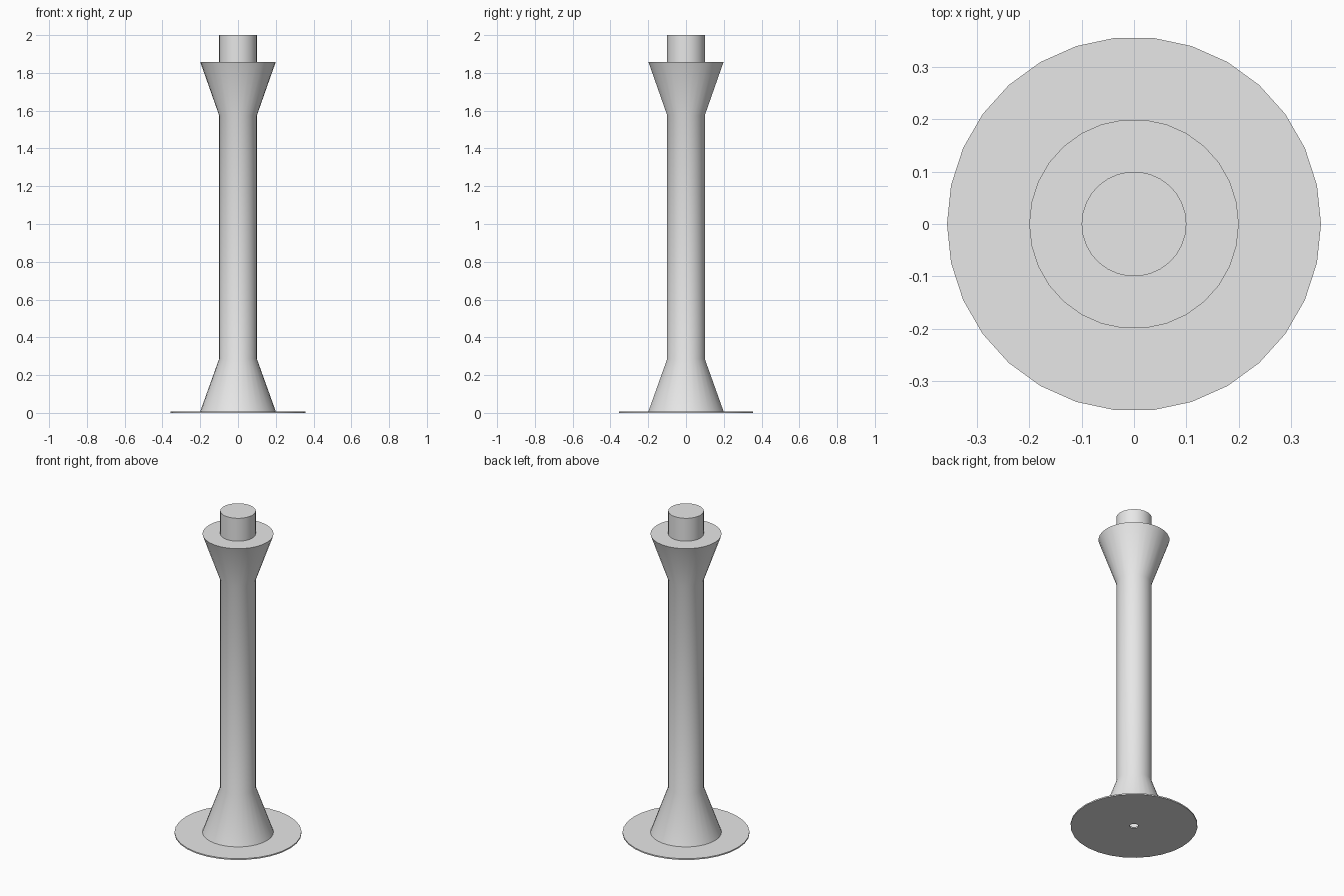
import bpy
import bmesh
import math

SIDES = 30

cube = bpy.data.objects.get("Cube")
if cube:
    bpy.data.objects.remove(cube, do_unlink=True)

# One plain grey for the whole model
grey = bpy.data.materials.new("light grey")
grey.use_nodes = True
grey.diffuse_color = (0.8, 0.8, 0.8, 1)
grey.node_tree.nodes["Principled BSDF"].inputs["Base Color"].default_value = (0.8, 0.8, 0.8, 1)


def lathe(name, profile, closed=False, cap_top=False):
    """Turn a (radius, height) profile around the z axis."""
    bm = bmesh.new()
    rings = []
    for r, z in profile:
        angles = [2 * math.pi * i / SIDES for i in range(SIDES)]
        rings.append([bm.verts.new((r * math.cos(a), r * math.sin(a), z)) for a in angles])
    pairs = list(zip(rings, rings[1:]))
    if closed:
        pairs.append((rings[-1], rings[0]))
    for low, high in pairs:
        for i in range(SIDES):
            j = (i + 1) % SIDES
            bm.faces.new((low[i], low[j], high[j], high[i]))
    if cap_top:
        bm.faces.new(rings[-1])
    mesh = bpy.data.meshes.new(name)
    bm.to_mesh(mesh)
    bm.free()
    mesh.materials.append(grey)
    obj = bpy.data.objects.new(name, mesh)
    bpy.context.collection.objects.link(obj)
    bpy.ops.object.select_all(action="DESELECT")
    obj.select_set(True)
    bpy.context.view_layer.objects.active = obj
    bpy.ops.object.shade_smooth_by_angle(angle=math.radians(30))
    return obj


# Thin base disc with a small centre hole
lathe("base_disc", [(0.025, 0), (0.357, 0), (0.357, 0.008), (0.025, 0.008)], closed=True)

# Hollow column: flared foot, shaft, flared collar and top peg
lathe("column", [(0.2, 0.008), (0.1, 0.286), (0.1, 1.575), (0.2, 1.858),
                 (0.1, 1.858), (0.1, 2.0)], cap_top=True)
